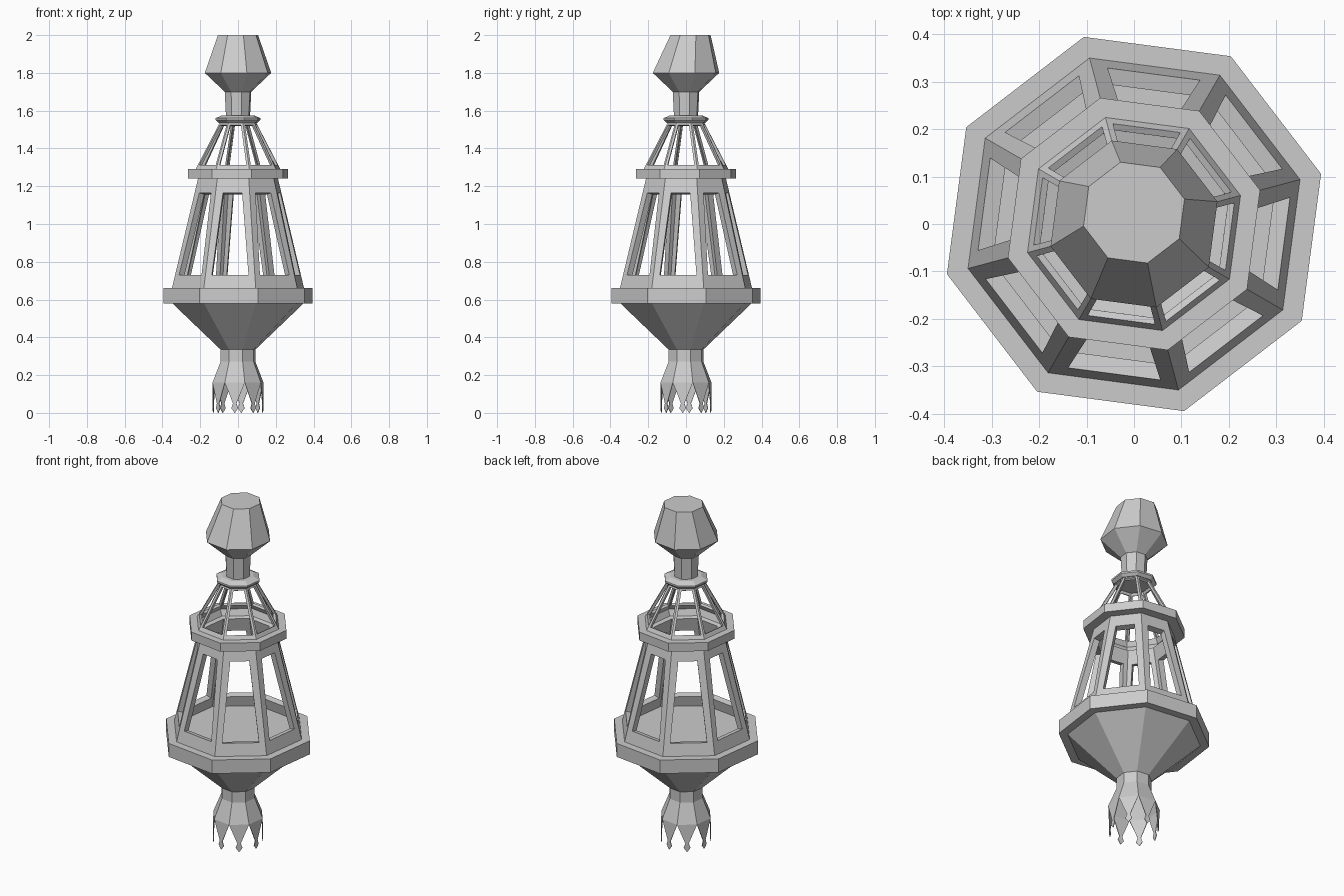
import bpy, bmesh
from math import cos, sin, radians
from mathutils import Vector

if "Cube" in bpy.data.objects:
    bpy.data.objects.remove(bpy.data.objects["Cube"])

SIDES = 8
TURN = 15  # corner angle of every octagon, degrees


def corner(i, r, z, dy=0.0):
    a = radians(TURN + 360 / SIDES * i)
    return Vector((r * cos(a), r * sin(a) + dy, z))


def finish(name, bm, thickness=0.0, recalc=True):
    bmesh.ops.remove_doubles(bm, verts=bm.verts, dist=1e-5)
    if recalc:
        bmesh.ops.recalc_face_normals(bm, faces=bm.faces)
    mesh = bpy.data.meshes.new(name)
    bm.to_mesh(mesh)
    bm.free()
    ob = bpy.data.objects.new(name, mesh)
    bpy.context.collection.objects.link(ob)
    if thickness:
        mod = ob.modifiers.new("thickness", 'SOLIDIFY')
        mod.thickness = thickness
        mod.offset = -1
        mod.use_even_offset = True
    return ob


def lathe(name, profile, bottom=True, top=True, loop=False):
    """Octagonal sweep of (radius, z[, y shift]) points."""
    bm = bmesh.new()
    rings = [[bm.verts.new(corner(i, *p)) for i in range(SIDES)] for p in profile]
    pairs = list(zip(rings, rings[1:]))
    if loop:
        pairs.append((rings[-1], rings[0]))
    for lo, hi in pairs:
        for i in range(SIDES):
            j = (i + 1) % SIDES
            bm.faces.new((lo[i], lo[j], hi[j], hi[i]))
    if bottom and not loop:
        bm.faces.new(rings[0][::-1])
    if top and not loop:
        bm.faces.new(rings[-1])
    return finish(name, bm, recalc=bottom or loop)


def window_wall(name, lo, hi, z0, z1, side_lo, side_hi, thickness):
    """Tapered octagon wall with one opening per face; lo/hi are (radius, z)."""
    bm = bmesh.new()
    for i in range(SIDES):
        bl, br = corner(i, *lo), corner(i + 1, *lo)
        tl, tr = corner(i, *hi), corner(i + 1, *hi)

        def hole(z, side):
            t = (z - lo[1]) / (hi[1] - lo[1])
            left, right = bl.lerp(tl, t), br.lerp(tr, t)
            step = (right - left).normalized() * side
            return left + step, right - step

        wbl, wbr = hole(z0, side_lo)
        wtl, wtr = hole(z1, side_hi)
        outer, inner = [bl, br, tr, tl], [wbl, wbr, wtr, wtl]
        for k in range(4):
            n = (k + 1) % 4
            bm.faces.new([bm.verts.new(p) for p in (outer[k], outer[n], inner[n], inner[k])])
    return finish(name, bm, thickness, recalc=False)


# Bottom neck, open underneath
lathe("bottom_neck", [(0.14, 0.16), (0.095, 0.272), (0.095, 0.335)], bottom=False, top=False)

# Pointed petals hanging from the neck, each with a small diamond tip
bm = bmesh.new()
for i in range(SIDES):
    a, b = corner(i, 0.14, 0.16), corner(i + 1, 0.14, 0.16)
    side = (b - a).normalized()
    out = (a + b).normalized()
    out.z = 0
    out.normalize()
    pts = [a]
    tail = [(0.009, 0.05), (0.018, 0.025)]
    pts += [out * 0.134 - side * w + Vector((0, 0, z)) for w, z in tail]
    pts.append(out * 0.134)
    pts += [out * 0.134 + side * w + Vector((0, 0, z)) for w, z in reversed(tail)]
    pts.append(b)
    v = [bm.verts.new(p) for p in pts]
    bm.faces.new((v[0], v[1], v[5], v[6]))
    bm.faces.new((v[1], v[2], v[4], v[5]))
    bm.faces.new((v[2], v[3], v[4]))
finish("petals", bm, 0.004, recalc=False)

# Bowl with the wide rim and the lantern floor
lathe("base_bowl", [(0.095, 0.335), (0.36, 0.58), (0.408, 0.58), (0.408, 0.66)])

# Main lantern body with tall windows
window_wall("lantern_body", (0.362, 0.66), (0.218, 1.245), 0.73, 1.165, 0.034, 0.04, 0.035)

# Hollow ring above the body
lathe("upper_ring", [(0.205, 1.24), (0.275, 1.24), (0.275, 1.29), (0.228, 1.29)], loop=True)

# Open roof cage of thin struts
window_wall("roof_cage", (0.235, 1.285), (0.098, 1.54), 1.312, 1.525, 0.013, 0.012, 0.015)

# Collar and slim upper neck
lathe("collar", [(0.105, 1.535), (0.122, 1.55), (0.122, 1.56), (0.09, 1.575)])
lathe("upper_neck", [(0.066, 1.57), (0.073, 1.705)])

# Faceted finial, its flat top slightly shifted to the back
lathe("finial", [(0.073, 1.7), (0.182, 1.8), (0.11, 2.0, 0.024)])
